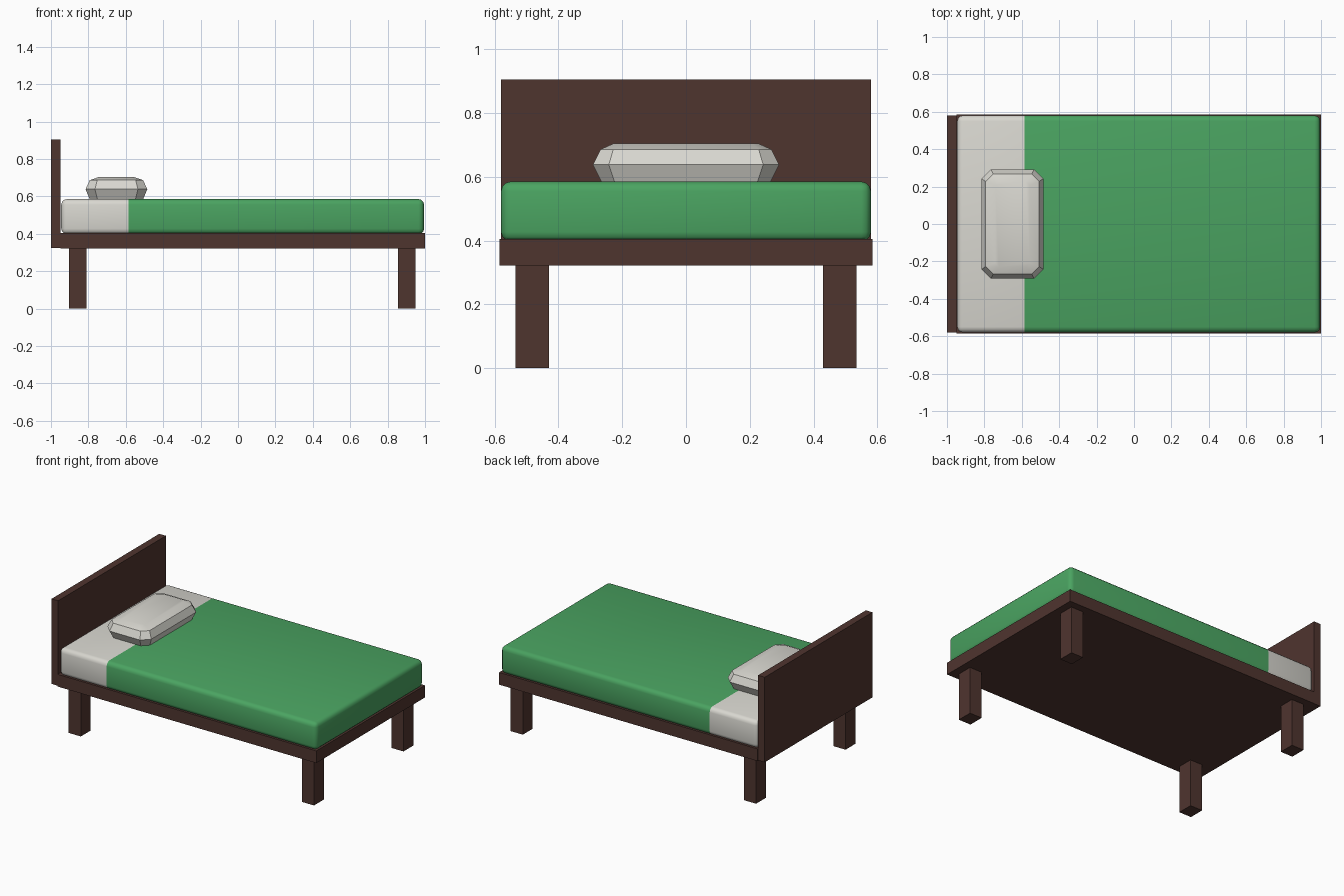
import bpy, bmesh, math
from mathutils import Vector

if "Cube" in bpy.data.objects:
    bpy.data.objects.remove(bpy.data.objects["Cube"])


def material(name, rgb):
    m = bpy.data.materials.new(name)
    m.diffuse_color = (*rgb, 1)
    m.use_nodes = True
    m.node_tree.nodes["Principled BSDF"].inputs["Base Color"].default_value = m.diffuse_color
    return m


wood = material("dark brown wood", (0.078, 0.035, 0.028))
green = material("green blanket", (0.069, 0.370, 0.120))
white = material("off white linen", (0.69, 0.68, 0.63))


def finish(name, bm, mats, smooth=False):
    bmesh.ops.recalc_face_normals(bm, faces=bm.faces[:])
    me = bpy.data.meshes.new(name)
    bm.to_mesh(me)
    bm.free()
    ob = bpy.data.objects.new(name, me)
    bpy.context.collection.objects.link(ob)
    for m in mats:
        me.materials.append(m)
    if smooth:
        bpy.ops.object.select_all(action='DESELECT')
        bpy.context.view_layer.objects.active = ob
        ob.select_set(True)
        bpy.ops.object.shade_smooth_by_angle(angle=math.radians(35))
    return ob


def box_mesh(lo, hi):
    bm = bmesh.new()
    bmesh.ops.create_cube(bm, size=1)
    lo, hi = Vector(lo), Vector(hi)
    for v in bm.verts:
        v.co = (lo + hi) / 2 + v.co * (hi - lo)
    return bm


# Headboard and frame
finish("headboard", box_mesh((-1, -0.58, 0.325), (-0.95, 0.58, 0.905)), [wood])
finish("bed_frame", box_mesh((-0.95, -0.585, 0.322), (1, 0.585, 0.405)), [wood])

# Four legs
for x_name, x in (("head", -0.857), ("foot", 0.902)):
    for y_name, y in (("front", -0.482), ("back", 0.482)):
        finish(f"{x_name}_{y_name}_leg",
               box_mesh((x - 0.046, y - 0.053, 0), (x + 0.046, y + 0.053, 0.325)), [wood])

# Mattress: rounded block, split into bare sheet and blanket
split = -0.585
bm = box_mesh((-0.945, -0.58, 0.397), (0.995, 0.58, 0.585))
bmesh.ops.bevel(bm, geom=bm.edges[:], offset=0.03, segments=3, profile=0.5, affect='EDGES')
bmesh.ops.bisect_plane(bm, geom=bm.verts[:] + bm.edges[:] + bm.faces[:],
                       plane_co=(split, 0, 0), plane_no=(1, 0, 0))
for f in bm.faces:
    f.material_index = 0 if f.calc_center_median().x > split else 1
finish("mattress", bm, [green, white], smooth=True)

# Pillow: stacked eight-sided rings (height, half depth, half width, corner cut)
rings = [(0.578, 0.140, 0.262, 0.04), (0.638, 0.165, 0.292, 0.05),
         (0.686, 0.143, 0.268, 0.04), (0.704, 0.092, 0.228, 0.02)]
bm = bmesh.new()
loops = []
for z, a, b, c in rings:
    pts = [(a, b - c), (a - c, b), (c - a, b), (-a, b - c),
           (-a, c - b), (c - a, -b), (a - c, -b), (a, c - b)]
    loops.append([bm.verts.new((-0.65 + x, y, z)) for x, y in pts])
for low, up in zip(loops, loops[1:]):
    for i in range(8):
        j = (i + 1) % 8
        bm.faces.new((low[i], low[j], up[j], up[i]))
bm.faces.new(loops[0])
bm.faces.new(loops[-1])
finish("pillow", bm, [white], smooth=True)
